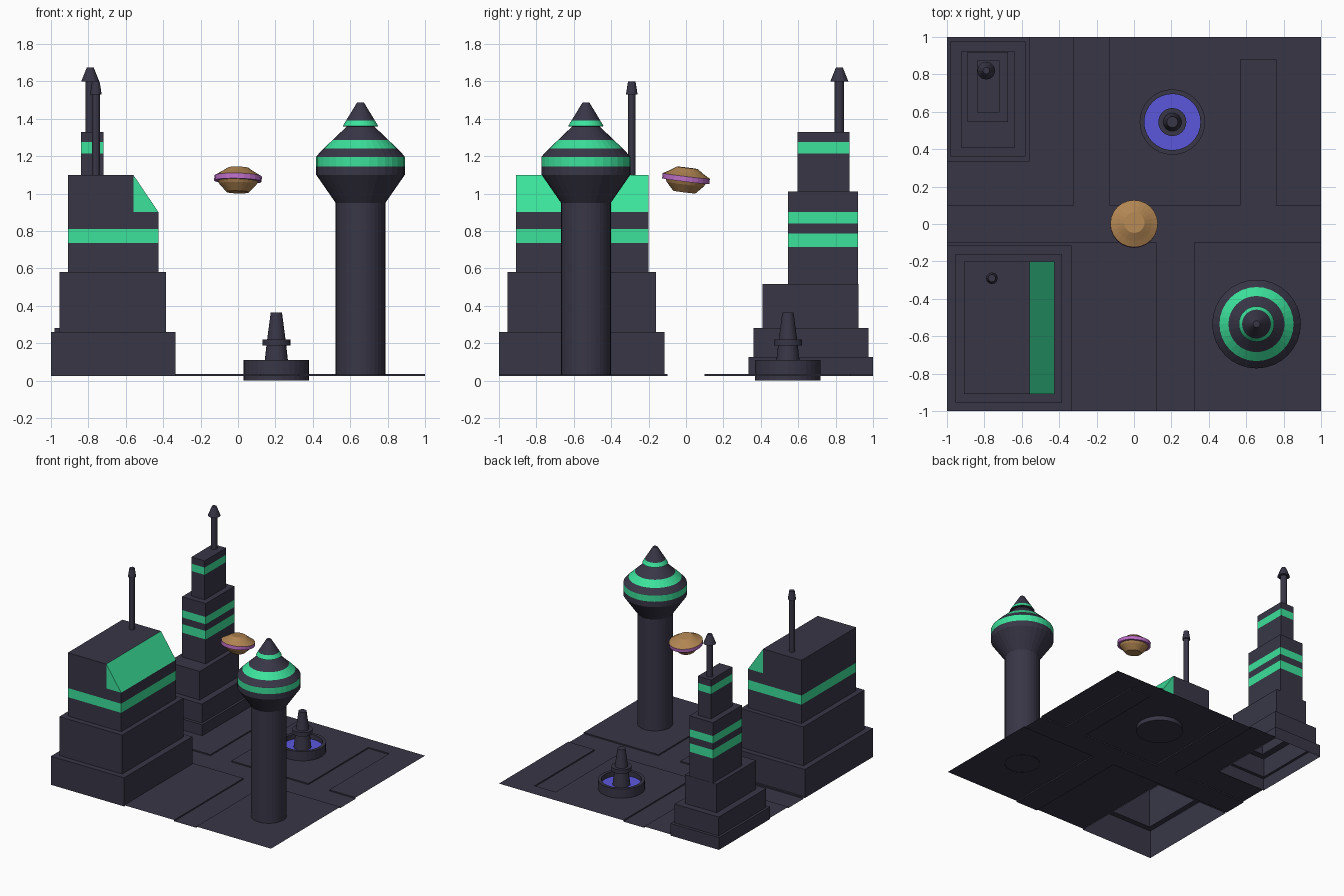
import bpy, bmesh, math
from mathutils import Matrix

if "Cube" in bpy.data.objects:
    bpy.data.objects.remove(bpy.data.objects["Cube"])

def mat(name, rgb):
    m = bpy.data.materials.new(name)
    m.diffuse_color = (*rgb, 1)
    m.use_nodes = True
    m.node_tree.nodes["Principled BSDF"].inputs["Base Color"].default_value = m.diffuse_color
    return m

DARK = mat("dark_slate", (0.040, 0.037, 0.062))
GREEN = mat("neon_green", (0.045, 0.76, 0.33))
BLUE = mat("pool_blue", (0.105, 0.095, 0.72))
GOLD = mat("bronze", (0.44, 0.235, 0.085))
PINK = mat("violet_pink", (0.50, 0.155, 0.56))

def finish(name, bm, mats, normals=True):
    if normals:
        bmesh.ops.recalc_face_normals(bm, faces=bm.faces)
    me = bpy.data.meshes.new(name)
    bm.to_mesh(me)
    bm.free()
    for m in mats:
        me.materials.append(m)
    ob = bpy.data.objects.new(name, me)
    bpy.context.collection.objects.link(ob)
    return ob

def skin(bm, rings, slots):
    """Bridge successive vertex loops; slots[i] colours the band above ring i."""
    for a, b, s in zip(rings, rings[1:], slots):
        n = len(a)
        for i in range(n):
            j = (i + 1) % n
            bm.faces.new((a[i], a[j], b[j], b[i])).material_index = s

def lathe(name, profile, mats, loc=(0, 0, 0), sides=32, slots=None, caps=(False, True), cap_slot=0):
    bm = bmesh.new()
    rings = [[bm.verts.new((r * math.cos(2 * math.pi * i / sides),
                            r * math.sin(2 * math.pi * i / sides), z))
              for i in range(sides)] for r, z in profile]
    skin(bm, rings, slots or [0] * len(profile))
    if caps[0]:
        bm.faces.new(rings[0][::-1])
    if caps[1]:
        bm.faces.new(rings[-1]).material_index = cap_slot
    ob = finish(name, bm, mats)
    ob.location = loc
    return ob

def stepped_shell(tiers):
    """Hollow stepped block. Tier: (x0, x1, y0, y1, z_bottom, z_top, [green z ranges])."""
    bm = bmesh.new()
    rings, slots = [], []
    for x0, x1, y0, y1, zb, zt, bands in tiers:
        zs = sorted({zb, zt, *[z for b in bands for z in b]})
        for z in zs:
            rings.append([bm.verts.new(p) for p in
                          ((x0, y0, z), (x1, y0, z), (x1, y1, z), (x0, y1, z))])
            slots.append(int(any(abs(z - b[0]) < 1e-6 for b in bands)))
    skin(bm, rings, slots)
    bm.faces.new(rings[-1])
    return bm, rings

# Ground sheet: paving slabs with shallow sunken roads, open under the two blocks
ROADS = [(-1, 1, -.1, .1), (-.32, -.13, .1, 1), (.12, .32, -1, -.1), (.57, .76, .1, .88)]
HOLES = [(-1, -.335, -1, -.115), (-1, -.56, .335, 1)]
xs = sorted({v for r in ROADS + HOLES for v in r[:2]})
ys = sorted({v for r in ROADS + HOLES for v in r[2:]})

def inside(rects, x, y):
    return any(r[0] < x < r[1] and r[2] < y < r[3] for r in rects)

bm = bmesh.new()
height = {}
for i in range(len(xs) - 1):
    for j in range(len(ys) - 1):
        x0, x1, y0, y1 = xs[i], xs[i + 1], ys[j], ys[j + 1]
        cx, cy = (x0 + x1) / 2, (y0 + y1) / 2
        if inside(HOLES, cx, cy):
            continue
        z = height[i, j] = .025 if inside(ROADS, cx, cy) else .035
        bm.faces.new([bm.verts.new(p) for p in
                      ((x0, y0, z), (x1, y0, z), (x1, y1, z), (x0, y1, z))])
        # kerbs between slabs and roads
        for key, a, b in (((i - 1, j), (x0, y0), (x0, y1)), ((i, j - 1), (x0, y0), (x1, y0))):
            h = height.get(key, z)
            if h != z:
                bm.faces.new([bm.verts.new(p) for p in
                              ((*a, h), (*b, h), (*b, z), (*a, z))])
bmesh.ops.remove_doubles(bm, verts=bm.verts, dist=1e-5)
finish("ground_plaza", bm, [DARK], normals=False)

# Wide front block with a glazed sloping roof edge
bm, rings = stepped_shell([
    (-1, -.335, -1, -.115, .025, .26, []),
    (-.955, -.385, -.955, -.16, .26, .58, []),
    (-.91, -.425, -.91, -.2, .58, .90, [(.735, .81)]),
    (-.91, -.56, -.91, -.2, 1.10, 1.10, [])])
bmesh.ops.bisect_plane(bm, geom=[f for f in bm.faces if f.calc_center_median().z > .9]
                       + [e for e in bm.edges if min(v.co.z for v in e.verts) > .89]
                       + [v for v in bm.verts if v.co.z > .89],
                       plane_co=(-.56, 0, 0), plane_no=(1, 0, 0), dist=1e-5)
for f in bm.faces:
    c = f.calc_center_median()
    if c.z > .9 and c.x > -.555:
        f.material_index = 1
finish("wide_block", bm, [DARK, GREEN])

# Slim stepped skyscraper at the back
bm, _ = stepped_shell([
    (-1, -.56, .335, 1, .025, .125, []),
    (-.98, -.58, .36, .975, .125, .28, []),
    (-.925, -.635, .41, .922, .28, .515, []),
    (-.89, -.675, .545, .92, .515, 1.01, [(.715, .785), (.84, .90)]),
    (-.84, -.72, .595, .875, 1.01, 1.33, [(1.215, 1.275)])])
finish("stepped_skyscraper", bm, [DARK, GREEN])

# Roof antennas
lathe("wide_block_antenna", [(.021, 1.10), (.021, 1.53), (.031, 1.53), (.02, 1.60)],
      [DARK], (-.76, -.29, 0), 12)
lathe("skyscraper_antenna", [(.025, 1.33), (.025, 1.60), (.048, 1.60), (.018, 1.675)],
      [DARK], (-.79, .82, 0), 12)

# Round observation tower with lit rings
lathe("round_tower",
      [(.133, .03), (.133, .95), (.237, 1.10), (.237, 1.10 + .045), (.237, 1.195),
       (.235, 1.20), (.198, 1.24), (.150, 1.285), (.075, 1.357), (.095, 1.36),
       (.077, 1.39), (.018, 1.487)],
      [DARK, GREEN], (.655, -.535, 0), 32, [0, 0, 0, 1, 0, 0, 1, 0, 0, 1, 0])

# Fountain: basin, water, spire
F = (.205, .545, 0)
lathe("fountain_basin", [(.175, 0), (.175, .11), (.15, .11), (.15, .07)],
      [DARK], F, 32, caps=(True, False))
lathe("fountain_water", [(.151, .068), (.151, .07)], [BLUE], F, 32)
lathe("fountain_spire", [(.066, .07), (.053, .187), (.075, .187), (.075, .22),
                         (.049, .22), (.03, .365)], [DARK], F, 24)

# Hovering saucer, slightly tilted
saucer = lathe("hover_saucer",
               [(.06, -.073), (.1, -.03), (.108, -.014), (.127, -.014), (.127, .014),
                (.095, .032), (.055, .058)],
               [GOLD, PINK], (0, 0, 1.08), 24, [0, 0, 1, 1, 0, 0], caps=(True, True))
saucer.rotation_euler = (math.radians(-7), math.radians(1.5), 0)
